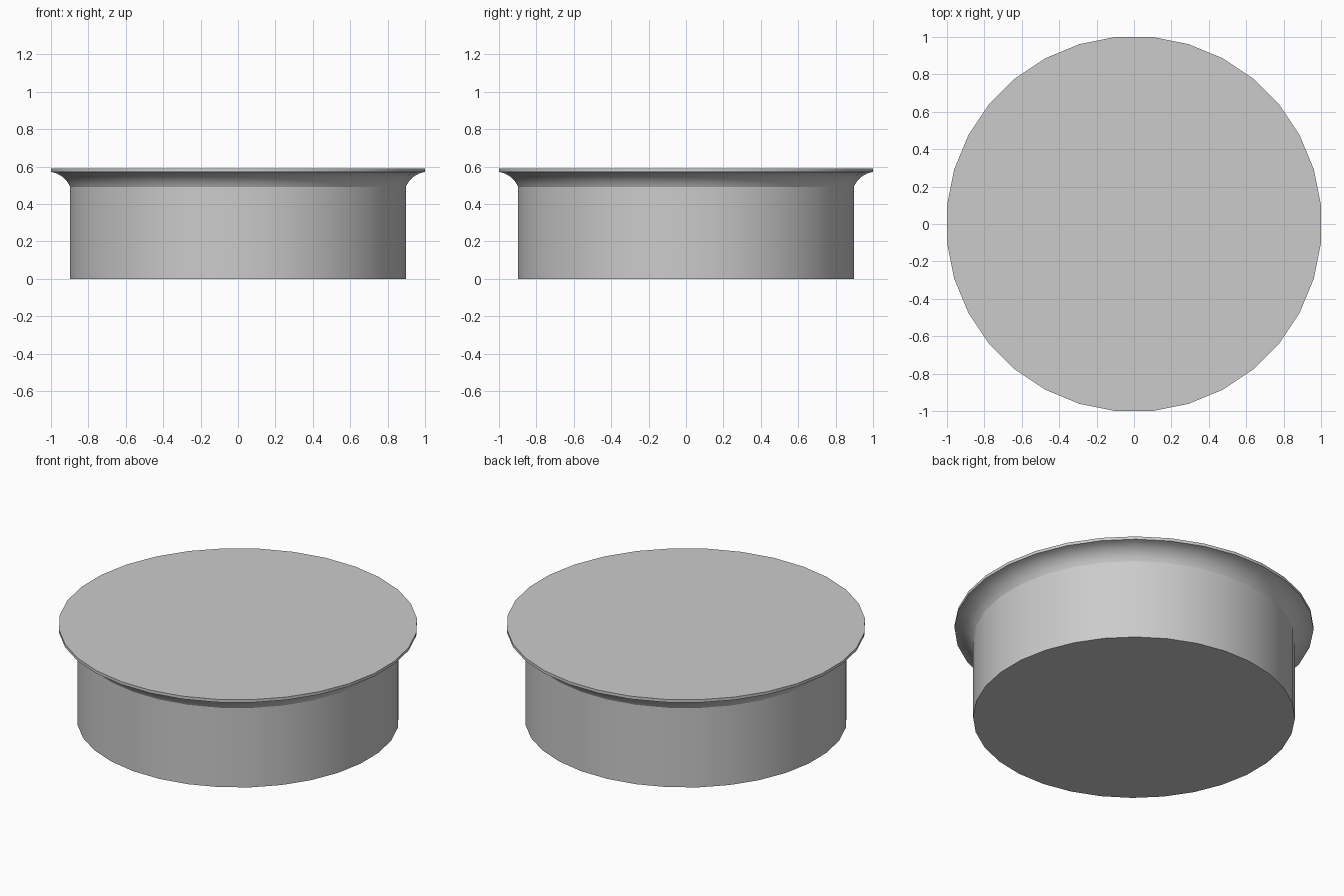
import bpy, bmesh, math

if "Cube" in bpy.data.objects:
    bpy.data.objects.remove(bpy.data.objects["Cube"])

SIDES = 32
K = 1 / math.cos(math.pi / SIDES)  # flats face the axes

# half profile (flat-to-axis distance, height): wall, concave flare, thin rim
a, b = (0.897, 0.49), (1.0, 0.572)
chord = math.hypot(b[0] - a[0], b[1] - a[1])
direction = math.atan2(b[1] - a[1], b[0] - a[0])
half = math.radians(30)
radius = chord / (2 * math.sin(half))
start = direction + half
centre = (a[0] + radius * math.sin(start), a[1] - radius * math.cos(start))
profile = [(0.897, 0.0)]
STEPS = 8
for i in range(STEPS + 1):
    t = start - 2 * half * i / STEPS
    profile.append((centre[0] - radius * math.sin(t), centre[1] + radius * math.cos(t)))
profile.append((1.0, 0.59))

# revolve the profile and cap both ends
bm = bmesh.new()
rings = []
for r, z in profile:
    rings.append([bm.verts.new((r * K * math.cos((j + 0.5) * math.tau / SIDES),
                                r * K * math.sin((j + 0.5) * math.tau / SIDES), z))
                  for j in range(SIDES)])
for lo, hi in zip(rings, rings[1:]):
    for j in range(SIDES):
        k = (j + 1) % SIDES
        bm.faces.new((lo[j], lo[k], hi[k], hi[j]))
bm.faces.new(rings[0][::-1])
bm.faces.new(rings[-1])
bmesh.ops.recalc_face_normals(bm, faces=bm.faces)

mesh = bpy.data.meshes.new("flanged_disc")
bm.to_mesh(mesh)
bm.free()
obj = bpy.data.objects.new("flanged_disc", mesh)
bpy.context.collection.objects.link(obj)
bpy.context.view_layer.objects.active = obj
obj.select_set(True)
bpy.ops.object.shade_smooth_by_angle(angle=math.radians(20))
